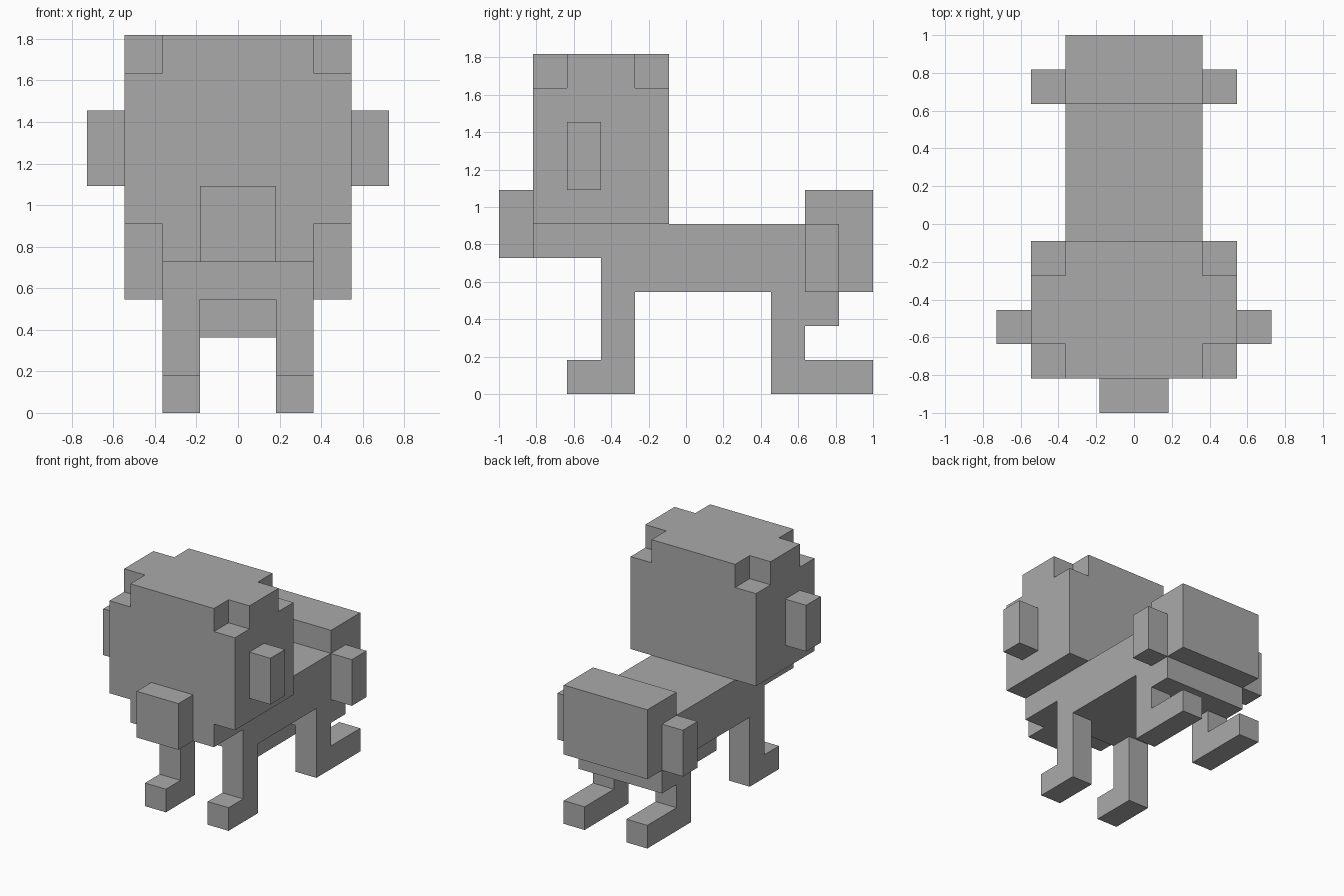
import bpy
import bmesh
from mathutils import Vector

U = 2 / 11  # one block

if "Cube" in bpy.data.objects:
    bpy.data.objects.remove(bpy.data.objects["Cube"], do_unlink=True)

grey = bpy.data.materials.new("plain grey")
grey.use_nodes = True
colour = (0.4, 0.4, 0.4, 1)
grey.diffuse_color = colour
grey.node_tree.nodes["Principled BSDF"].inputs["Base Color"].default_value = colour


def prism(name, points, direction, mirror=False):
    """Extrude a flat outline; y is counted in blocks from the nose tip."""
    bm = bmesh.new()
    nose = Vector((0, -5.5, 0))
    face = bm.faces.new([bm.verts.new((Vector(p) + nose) * U) for p in points])
    grown = bmesh.ops.extrude_face_region(bm, geom=[face])
    moved = [v for v in grown["geom"] if isinstance(v, bmesh.types.BMVert)]
    bmesh.ops.translate(bm, verts=moved, vec=Vector(direction) * U)
    bmesh.ops.recalc_face_normals(bm, faces=bm.faces)
    mesh = bpy.data.meshes.new(name)
    bm.to_mesh(mesh)
    bm.free()
    mesh.materials.append(grey)
    obj = bpy.data.objects.new(name, mesh)
    bpy.context.collection.objects.link(obj)
    if mirror:
        obj.modifiers.new("mirror", "MIRROR")


def box(name, x, y, z, mirror=False):
    base = [(x[0], y[0], z[0]), (x[1], y[0], z[0]),
            (x[1], y[1], z[0]), (x[0], y[1], z[0])]
    prism(name, base, (0, 0, z[1] - z[0]), mirror)


def leg(name, outline):
    prism(name, [(1, y, z) for y, z in outline], (1, 0, 0), True)


# Head with a cross-shaped crown that leaves the corners notched
box("head", (-3, 3), (1, 5), (5, 9))
cross = [(-2, 1), (2, 1), (2, 2), (3, 2), (3, 4), (2, 4),
         (2, 5), (-2, 5), (-2, 4), (-3, 4), (-3, 2), (-2, 2)]
prism("crown", [(x, y, 9) for x, y in cross], (0, 0, 1))
box("jaw", (-2, 2), (1, 3), (4, 5))
box("snout", (-1, 1), (0, 1), (4, 6))
box("ear", (3, 4), (2, 3), (6, 8), True)

# Body and rump
box("body", (-2, 2), (3, 9), (3, 5))
box("rump", (-2, 2), (9, 11), (3, 6))
box("rump_side", (2, 3), (9, 10), (3, 5), True)
box("rump_underside", (-2, 2), (9, 10), (2, 3))
box("hip_bridge", (-1, 1), (8, 9), (2, 3))

# Legs with feet
leg("front_leg", [(2, 0), (4, 0), (4, 3), (3, 3), (3, 1), (2, 1)])
leg("hind_leg", [(8, 0), (11, 0), (11, 1), (9, 1), (9, 3), (8, 3)])
